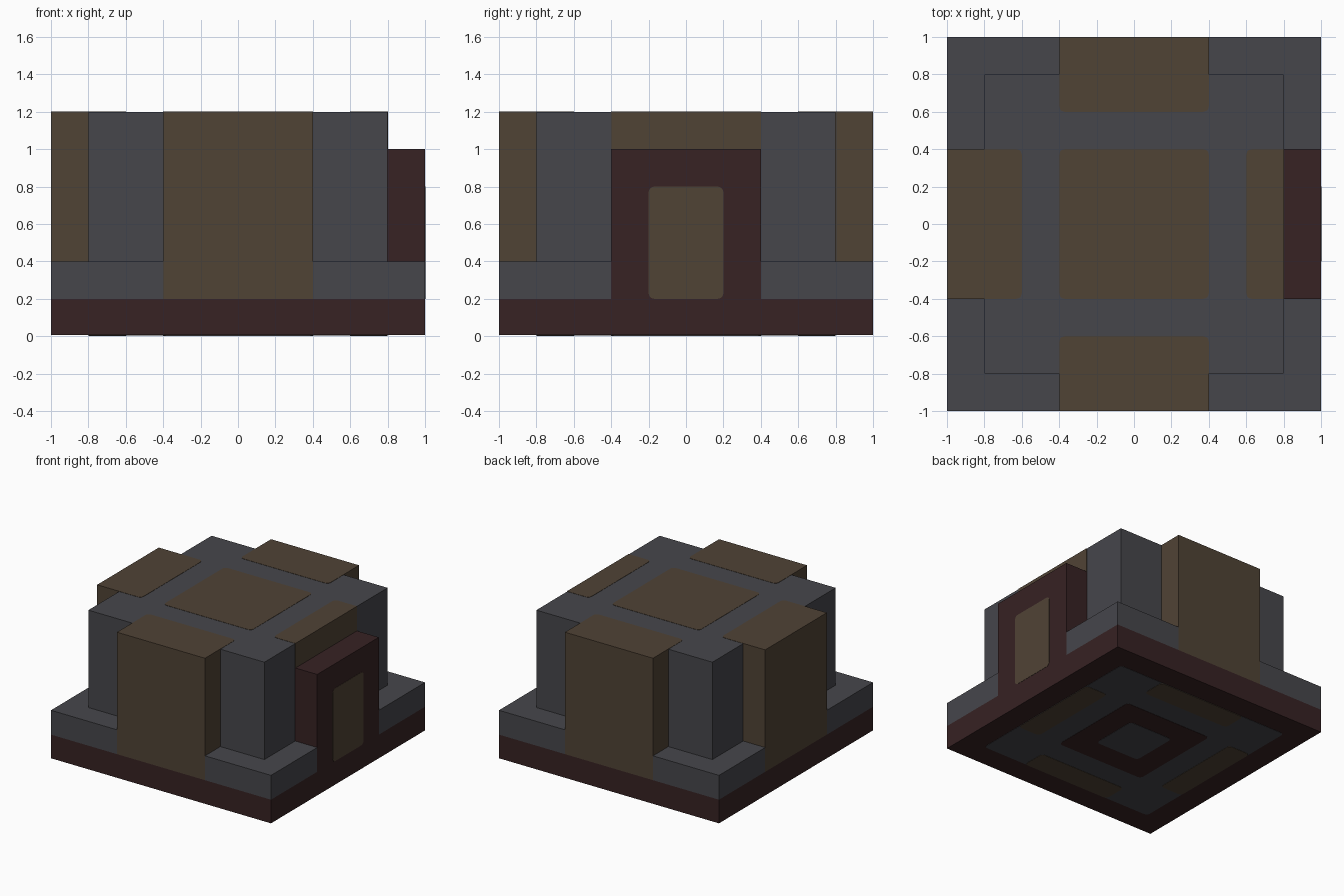
import bpy
import bmesh

cube = bpy.data.objects.get("Cube")
if cube:
    bpy.data.objects.remove(cube, do_unlink=True)


def linear(c):
    c /= 255
    return c / 12.92 if c <= 0.04045 else ((c + 0.055) / 1.055) ** 2.4


def material(name, *rgb):
    mat = bpy.data.materials.new(name)
    colour = [linear(c) for c in rgb] + [1]
    mat.diffuse_color = colour
    mat.use_nodes = True
    mat.node_tree.nodes["Principled BSDF"].inputs["Base Color"].default_value = colour
    return mat


stone = material("grey stone", 70, 70, 75)
timber = material("brown timber", 80, 67, 53)
brick = material("dark maroon brick", 55, 34, 35)


def block(name, mat, x, y, z, round_axis=None, keep=None):
    """Box from (min, max) ranges; optionally rounds the edges along one axis."""
    bm = bmesh.new()
    bmesh.ops.create_cube(bm, size=1)
    for v in bm.verts:
        v.co = [r[0] if c < 0 else r[1] for c, r in zip(v.co, (x, y, z))]
    if round_axis is not None:
        edges = []
        for e in bm.edges:
            a, b = e.verts
            mid = (a.co + b.co) / 2
            along = abs(a.co[round_axis] - b.co[round_axis]) > 1e-6
            if along and (keep is None or keep(mid)):
                edges.append(e)
        bmesh.ops.bevel(bm, geom=edges, offset=0.03, segments=3,
                        profile=0.5, affect='EDGES')
    bmesh.ops.recalc_face_normals(bm, faces=bm.faces)
    mesh = bpy.data.meshes.new(name)
    bm.to_mesh(mesh)
    bm.free()
    mesh.materials.append(mat)
    obj = bpy.data.objects.new(name, mesh)
    bpy.context.collection.objects.link(obj)
    return obj


LIFT = 0.002          # thickness of the inlays
ROOF = 1.2
HALF = (-0.4, 0.4)    # width of pillars, doorway and roof panel


def span(a, b, sign):
    return tuple(sorted((a * sign, b * sign)))


# Base slab and main tower
block("base_slab", brick, (-1, 1), (-1, 1), (3 * LIFT, 0.2))
block("tower", stone, (-0.8, 0.8), (-0.8, 0.8), (0.2, ROOF))

# Low corner steps
for sx, side in ((1, "left"), (-1, "right")):
    for sy, end in ((1, "back"), (-1, "front")):
        block(f"corner_step_{end}_{side}", stone,
              span(0.4, 1, sx), span(0.4, 1, sy), (0.2, 0.4))

# Full-height pillars, rounded where they run into the roof
pillar_z = (0.2, ROOF + LIFT)
for sy, end in ((1, "back"), (-1, "front")):
    block(f"pillar_{end}", timber, HALF, span(0.6, 1, sy), pillar_z,
          2, lambda m: abs(m.y) < 0.8)
block("pillar_right", timber, (-1, -0.6), HALF, pillar_z,
      2, lambda m: abs(m.x) < 0.8)

# Doorway with a lintel above it
block("door_lintel", timber, (0.6, 0.8 + LIFT), HALF, (1, ROOF + LIFT),
      2, lambda m: m.x < 0.7)
block("door_frame", brick, (0.8, 1), HALF, (0.2, 1))
block("door_panel", timber, (0.99, 1 + LIFT), (-0.2, 0.2), (0.2, 0.8), 0)

# Roof panel
block("roof_panel", timber, HALF, HALF, (ROOF - 0.01, ROOF + LIFT), 2)

# Underside inlays, each a little lower than the one around it
for name, mat, r, z in (("underside_panel", stone, 0.8, 2 * LIFT),
                        ("underside_ring", brick, 0.4, LIFT),
                        ("underside_centre", stone, 0.2, 0)):
    block(name, mat, (-r, r), (-r, r), (z, 0.02), 2)
for s, end, side in ((1, "back", "left"), (-1, "front", "right")):
    block(f"underside_bar_{end}", timber, HALF, span(0.6, 0.8, s), (LIFT, 0.02), 2)
    block(f"underside_bar_{side}", timber, span(0.6, 0.8, s), HALF, (LIFT, 0.02), 2)
